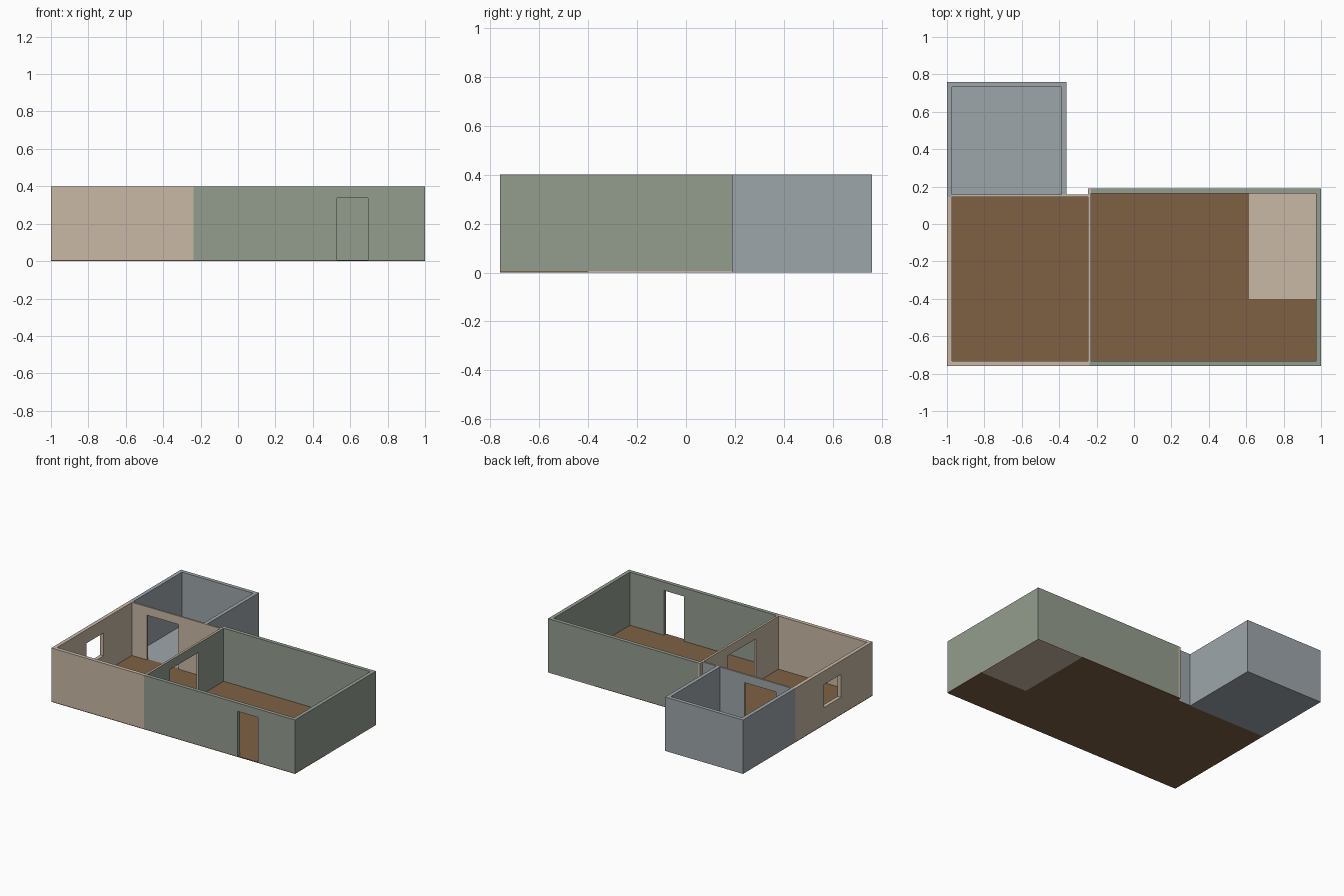
import bpy
import bmesh
from mathutils import Vector

old = bpy.data.objects.get("Cube")
if old:
    bpy.data.objects.remove(old, do_unlink=True)


def material(name, hex_code):
    """Flat colour from an sRGB hex code, stored as linear values."""
    srgb = [int(hex_code[i:i + 2], 16) / 255 for i in (0, 2, 4)]
    color = [((c + 0.055) / 1.055) ** 2.4 for c in srgb] + [1]
    mat = bpy.data.materials.new(name)
    mat.use_nodes = True
    mat.diffuse_color = color
    bsdf = mat.node_tree.nodes["Principled BSDF"]
    bsdf.inputs["Base Color"].default_value = color
    bsdf.inputs["Roughness"].default_value = 0.9
    return mat


BEIGE = material("warm_beige", "C8B8A6")
GREEN = material("sage_green", "949D8F")
BLUE = material("blue_grey", "9EA6AA")
BROWN = material("wood_brown", "7E6144")

FLOOR, TOP = 0.006, 0.40      # floor thickness, wall height
LEFT, RIGHT = -1.0, 1.0       # outer limits along x
FRONT, BACK = -0.76, 0.76     # outer limits along y
THICK = 0.028                 # outer wall thickness
DIV_A, DIV_B = -0.247, -0.231  # partition between the two front rooms
SPLIT = -0.238
PARTY_A, PARTY_B = 0.145, 0.158  # partition before the back room
MAIN_BACK = 0.19
ANNEX_RIGHT = -0.36


def panel(name, start, end, axis, mats, hole=None, rule=None):
    """Slab from start to end, thin along axis, with an optional hole.

    hole is (u0, u1, v0, v1) in the two long axes; rule(face) picks a material.
    """
    ua, va = [a for a in range(3) if a != axis]
    us, vs = {start[ua], end[ua]}, {start[va], end[va]}
    if hole:
        us |= set(hole[:2])
        vs |= set(hole[2:])
    us, vs = sorted(us), sorted(vs)
    bm = bmesh.new()
    grid = {}
    for u in us:
        for v in vs:
            p = Vector()
            p[ua], p[va], p[axis] = u, v, start[axis]
            grid[u, v] = bm.verts.new(p)
    for u0, u1 in zip(us, us[1:]):
        for v0, v1 in zip(vs, vs[1:]):
            if hole and (u0, u1, v0, v1) == tuple(hole):
                continue
            bm.faces.new([grid[u0, v0], grid[u1, v0], grid[u1, v1], grid[u0, v1]])
    # Thicken the sheet into a closed slab
    geom = bmesh.ops.extrude_face_region(bm, geom=bm.faces[:], use_keep_orig=True)["geom"]
    shift = Vector()
    shift[axis] = end[axis] - start[axis]
    bmesh.ops.translate(bm, vec=shift, verts=[g for g in geom if isinstance(g, bmesh.types.BMVert)])
    bmesh.ops.recalc_face_normals(bm, faces=bm.faces)
    if rule:
        for f in bm.faces:
            f.material_index = rule(f)
    mesh = bpy.data.meshes.new(name)
    bm.to_mesh(mesh)
    bm.free()
    for m in mats:
        mesh.materials.append(m)
    obj = bpy.data.objects.new(name, mesh)
    bpy.context.collection.objects.link(obj)
    return obj


def wall(name, x0, x1, y0, y1, mats, hole=None, rule=None):
    axis = 0 if x1 - x0 < y1 - y0 else 1
    return panel(name, (x0, y0, FLOOR), (x1, y1, TOP), axis, mats, hole, rule)


def floor(name, x0, x1, y0, y1, mat, hole=None):
    return panel(name, (x0, y0, 0), (x1, y1, FLOOR), 2, [mat], hole)


# Floors
TILE_X, TILE_Y = 0.615, -0.40
floor("small_room_floor", LEFT, DIV_A, FRONT, PARTY_B, BROWN)
floor("large_room_floor", DIV_A, RIGHT, FRONT, MAIN_BACK, BROWN,
      (TILE_X, RIGHT, TILE_Y, MAIN_BACK))
floor("kitchen_floor", TILE_X, RIGHT, TILE_Y, MAIN_BACK, BEIGE)
floor("back_room_floor", LEFT, ANNEX_RIGHT, PARTY_B, BACK, BLUE)

# Large room outer walls, with the entrance in front
wall("large_room_front_wall", SPLIT, RIGHT, FRONT, FRONT + THICK, [GREEN],
     (0.53, 0.695, FLOOR, 0.338))
wall("large_room_back_wall", DIV_B, RIGHT, MAIN_BACK - THICK, MAIN_BACK, [GREEN])
wall("large_room_side_wall", RIGHT - THICK, RIGHT, FRONT + THICK, MAIN_BACK - THICK, [GREEN])

# Small room outer walls, with a window in the side
wall("small_room_front_wall", LEFT, SPLIT, FRONT, FRONT + THICK, [BEIGE])
wall("small_room_side_wall", LEFT, LEFT + THICK, FRONT + THICK, PARTY_A, [BEIGE],
     (-0.387, -0.187, 0.13, 0.30))

# Back room outer walls
wall("back_room_side_wall", LEFT, LEFT + THICK, PARTY_A, BACK - THICK, [BLUE])
wall("back_room_inner_side_wall", ANNEX_RIGHT - THICK, ANNEX_RIGHT, PARTY_B, BACK - THICK, [BLUE])
wall("back_room_back_wall", LEFT, ANNEX_RIGHT, BACK - THICK, BACK, [BLUE])

# Partitions, painted differently on each side
wall("middle_partition", DIV_A, DIV_B, FRONT + THICK, MAIN_BACK, [BEIGE, GREEN],
     (-0.465, -0.134, FLOOR, 0.333),
     lambda f: int(f.normal.x > 0.5))
wall("back_partition", LEFT + THICK, DIV_A, PARTY_A, PARTY_B, [BEIGE, BLUE],
     (-0.85, -0.59, FLOOR, 0.338),
     lambda f: int(f.normal.y > 0.5))
